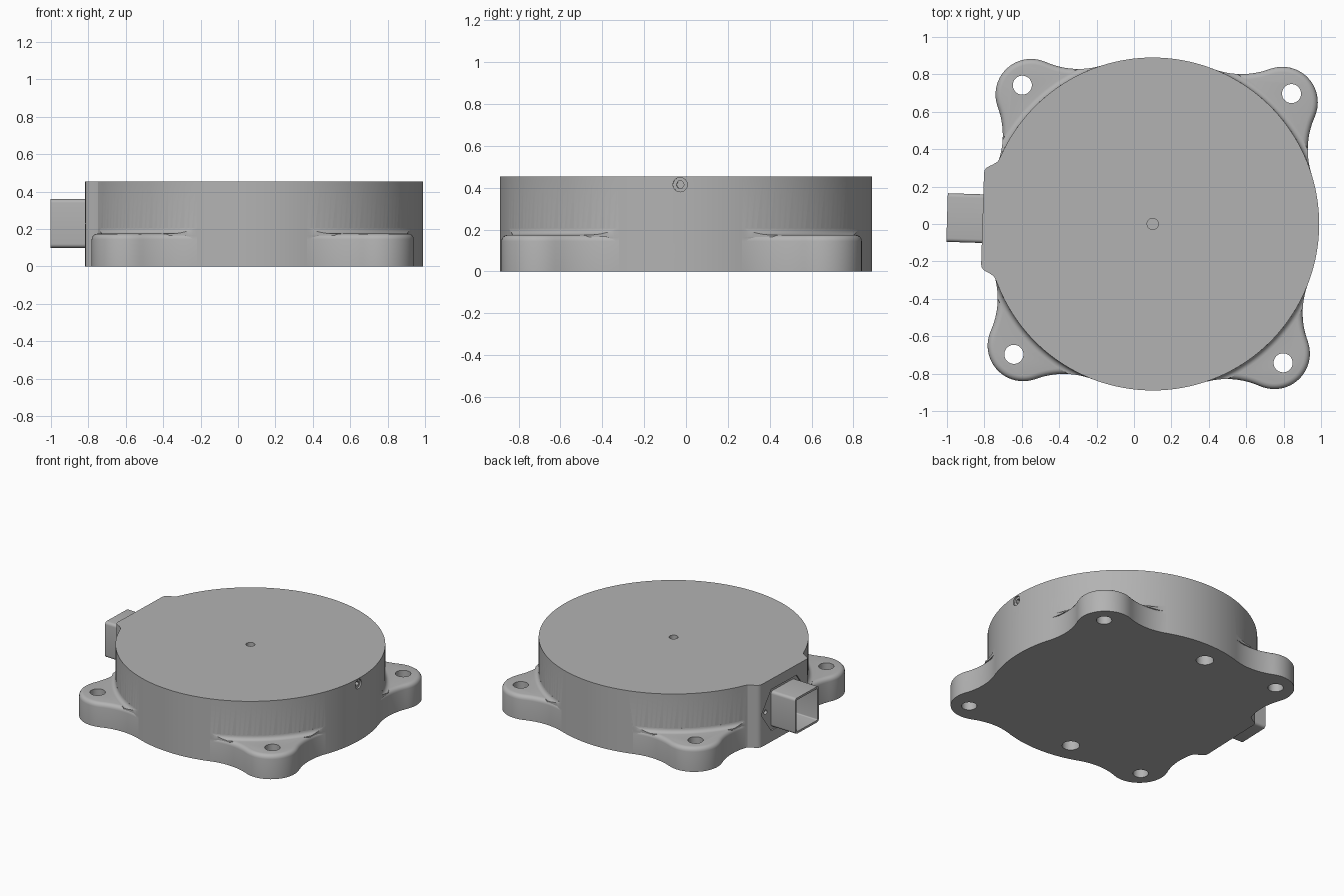
import bpy, bmesh
from math import sin, cos, atan2, pi, radians
from mathutils import Matrix, Vector

cube = bpy.data.objects.get("Cube")
if cube:
    bpy.data.objects.remove(cube)

GREY = (0.45, 0.45, 0.45, 1)
metal = bpy.data.materials.new("grey metal")
metal.use_nodes = True
metal.diffuse_color = GREY
metal.node_tree.nodes["Principled BSDF"].inputs["Base Color"].default_value = GREY

R, HEIGHT, LUG_TOP = 0.89, 0.455, 0.175
MID_Z = 0.23
SIDE = Matrix.Rotation(pi / 2, 4, "Z") @ Matrix.Rotation(pi / 2, 4, "X")  # extrudes along x


def arc(cx, cy, r, a0, a1, n):
    return [(cx + r * cos(a0 + (a1 - a0) * i / n), cy + r * sin(a0 + (a1 - a0) * i / n))
            for i in range(n + 1)]


def circle(cx, cy, r, n=32):
    return arc(cx, cy, r, 0, 2 * pi, n)[:-1]


def prism(name, outline, z0, z1, turn=None, round_top=0):
    """Extrude a closed outline from z0 to z1, optionally rounding its upper rim."""
    bm = bmesh.new()
    face = bm.faces.new([bm.verts.new((x, y, z0)) for x, y in outline])
    new = bmesh.ops.extrude_face_region(bm, geom=[face], use_keep_orig=True)["geom"]
    top = [v for v in new if isinstance(v, bmesh.types.BMVert)]
    bmesh.ops.translate(bm, verts=top, vec=(0, 0, z1 - z0))
    bmesh.ops.recalc_face_normals(bm, faces=bm.faces)
    if round_top:
        rim = [e for e in bm.edges if all(v.co.z > z1 - 1e-5 for v in e.verts)]
        bmesh.ops.bevel(bm, geom=rim, offset=round_top, segments=4, profile=0.5, affect="EDGES")
    if turn:
        bm.transform(turn)
    return finish(name, bm)


def finish(name, bm):
    mesh = bpy.data.meshes.new(name)
    bm.to_mesh(mesh)
    bm.free()
    mesh.materials.append(metal)
    ob = bpy.data.objects.new(name, mesh)
    bpy.context.collection.objects.link(ob)
    return ob


def combine(ob, other, operation):
    mod = ob.modifiers.new("combine", "BOOLEAN")
    mod.operation, mod.solver, mod.object = operation, "EXACT", other
    with bpy.context.temp_override(object=ob, active_object=ob):
        bpy.ops.object.modifier_apply(modifier=mod.name)
    bpy.data.objects.remove(other)


# Round housing with a flat pad for the connector
corner = [(-0.838, 0.308), (-0.862, 0.292), (-0.882, 0.282), (-0.898, 0.272), (-0.907, 0.26), (-0.91, 0.245)]
start = radians(157.5)
plan = arc(0, 0, R, -start, start, 144) + corner + [(x, -y) for x, y in reversed(corner)]
housing = prism("housing", plan, 0, HEIGHT)

# Outline of one mounting lug: blend, nose, mirrored blend
LUG_C, LUG_R, BLEND_R, SPREAD = 0.95, 0.19, 0.43, radians(25.7)
fx, fy = (R + BLEND_R) * cos(SPREAD), (R + BLEND_R) * sin(SPREAD)
nose = atan2(fy, fx - LUG_C)
blend = arc(fx, fy, BLEND_R, SPREAD - pi, nose - pi, 16)
inner = (0.8 * cos(SPREAD), 0.8 * sin(SPREAD))
lug_plan = ([inner] + blend + arc(LUG_C, 0, LUG_R, nose, -nose, 28)[1:-1]
            + [(x, -y) for x, y in reversed(blend)] + [(inner[0], -inner[1])])


def wall_fillet(radius):
    """Concave ring sector where a lug top meets the housing wall."""
    bm = bmesh.new()
    section = [(R - 0.03, LUG_TOP - 0.01), (R + radius, LUG_TOP - 0.01)]
    section += [(R + radius - radius * sin(a), LUG_TOP + radius - radius * cos(a))
                for a in (i * pi / 12 for i in range(7))]
    section += [(R - 0.03, LUG_TOP + radius)]
    rings = []
    for i in range(33):
        a = SPREAD * (i / 16 - 1)
        rings.append([bm.verts.new((r * cos(a), r * sin(a), z)) for r, z in section])
    n = len(section)
    for p, q in zip(rings, rings[1:]):
        for j in range(n):
            bm.faces.new((p[j], p[(j + 1) % n], q[(j + 1) % n], q[j]))
    bm.faces.new(rings[0])
    bm.faces.new(rings[-1])
    bmesh.ops.recalc_face_normals(bm, faces=bm.faces)
    return finish("lug_fillet", bm)


for k in range(4):
    turn = Matrix.Rotation(pi / 4 + k * pi / 2, 4, "Z")
    lug = prism("lug", lug_plan, 0, LUG_TOP, turn, round_top=0.03)
    fillet = wall_fillet(0.03)
    combine(fillet, prism("trim", lug_plan, 0.1, 0.3), "INTERSECT")
    fillet.data.transform(turn)
    combine(housing, lug, "UNION")
    combine(housing, fillet, "UNION")

# Through holes in the lugs
for sx in (-1, 1):
    for sy in (-1, 1):
        combine(housing, prism("hole", circle(0.72 * sx, 0.72 * sy, 0.051), -0.1, 0.3), "DIFFERENCE")

# Blind holes underneath and the centre mark on top
for sy in (-1, 1):
    combine(housing, prism("hole", circle(-0.13, 0.715 * sy, 0.058), -0.1, 0.12), "DIFFERENCE")
combine(housing, prism("hole", circle(0, 0, 0.03), HEIGHT - 0.04, 0.6), "DIFFERENCE")

# Set screw recess with hexagonal socket in the side wall
combine(housing, prism("recess", circle(0, 0.415, 0.034), 0.878, 1, SIDE), "DIFFERENCE")
combine(housing, prism("socket", circle(0, 0.415, 0.019, 6), 0.84, 1, SIDE), "DIFFERENCE")

# Connector flange seat with its two screw holes
seat = [(0.25, 0), (0.14, 0.15), (-0.14, 0.15), (-0.25, 0), (-0.14, -0.15), (0.14, -0.15)]
combine(housing, prism("seat", [(y, z + MID_Z) for y, z in seat], -1.05, -0.9, SIDE), "DIFFERENCE")
for sy in (-1, 1):
    combine(housing, prism("hole", circle(0.19 * sy, MID_Z, 0.016, 20), -1, -0.86, SIDE), "DIFFERENCE")


def rounded_square(half, r):
    c = half - r
    pts = []
    for i, (sx, sy) in enumerate(((1, 1), (-1, 1), (-1, -1), (1, -1))):
        pts += arc(c * sx, MID_Z + c * sy, r, i * pi / 2, (i + 1) * pi / 2, 5)
    return pts


# Square connector shell, open at its outer end
connector = prism("connector_shell", rounded_square(0.13, 0.02), -1.1, -0.89, SIDE)
combine(connector, prism("bore", rounded_square(0.115, 0.008), -1.2, -0.92, SIDE), "DIFFERENCE")

for ob in (housing, connector):
    ob.location = Vector((0.1, 0, 0))
    ob.rotation_euler.z = radians(-1.8)
    bpy.ops.object.select_all(action="DESELECT")
    ob.select_set(True)
    bpy.context.view_layer.objects.active = ob
    bpy.ops.object.shade_smooth_by_angle(angle=radians(30))
